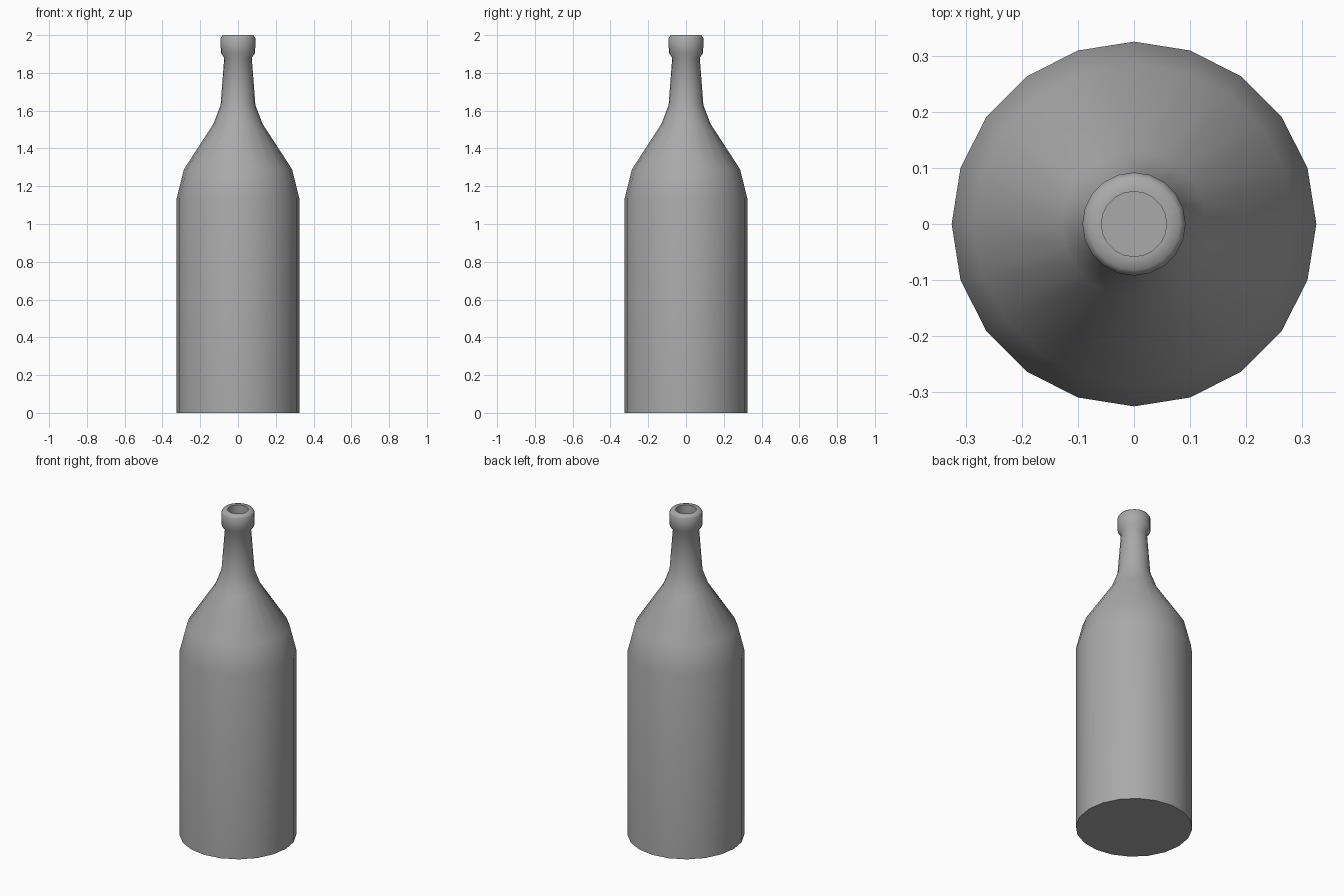
import bpy
import bmesh
from math import pi, radians

cube = bpy.data.objects.get("Cube")
if cube:
    bpy.data.objects.remove(cube, do_unlink=True)

SIDES = 20

# One plain grey for the whole bottle
grey = bpy.data.materials.new("bottle_grey")
grey.use_nodes = True
colour = (0.4, 0.4, 0.4, 1)
grey.diffuse_color = colour
grey.node_tree.nodes["Principled BSDF"].inputs["Base Color"].default_value = colour

# Radius and height pairs: base, body, shoulder, neck, rolled lip
outside = [(0, 0), (0.325, 0), (0.325, 1.135), (0.286, 1.29), (0.13, 1.53),
           (0.092, 1.63), (0.073, 1.88), (0.091, 1.905), (0.092, 1.985), (0.082, 2)]
# Mouth, bore and hollow interior down to the floor
inside = [(0.058, 2), (0.058, 1.63), (0.1, 1.53), (0.255, 1.28),
          (0.295, 1.13), (0.295, 0.03), (0, 0.03)]


def lathe(name, profile, material):
    """Spin a profile around the z axis into a closed solid."""
    bm = bmesh.new()
    verts = [bm.verts.new((r, 0, z)) for r, z in profile]
    edges = [bm.edges.new(pair) for pair in zip(verts, verts[1:])]
    bmesh.ops.spin(bm, geom=verts + edges, cent=(0, 0, 0), axis=(0, 0, 1),
                   angle=2 * pi, steps=SIDES)
    bmesh.ops.remove_doubles(bm, verts=bm.verts[:], dist=0.0005)
    bmesh.ops.recalc_face_normals(bm, faces=bm.faces[:])
    mesh = bpy.data.meshes.new(name)
    bm.to_mesh(mesh)
    bm.free()
    mesh.materials.append(material)
    obj = bpy.data.objects.new(name, mesh)
    bpy.context.collection.objects.link(obj)
    return obj


bottle = lathe("bottle", outside + inside, grey)

# Smooth body with crisp base and mouth edges
bpy.ops.object.select_all(action="DESELECT")
bottle.select_set(True)
bpy.context.view_layer.objects.active = bottle
bpy.ops.object.shade_smooth_by_angle(angle=radians(60))
